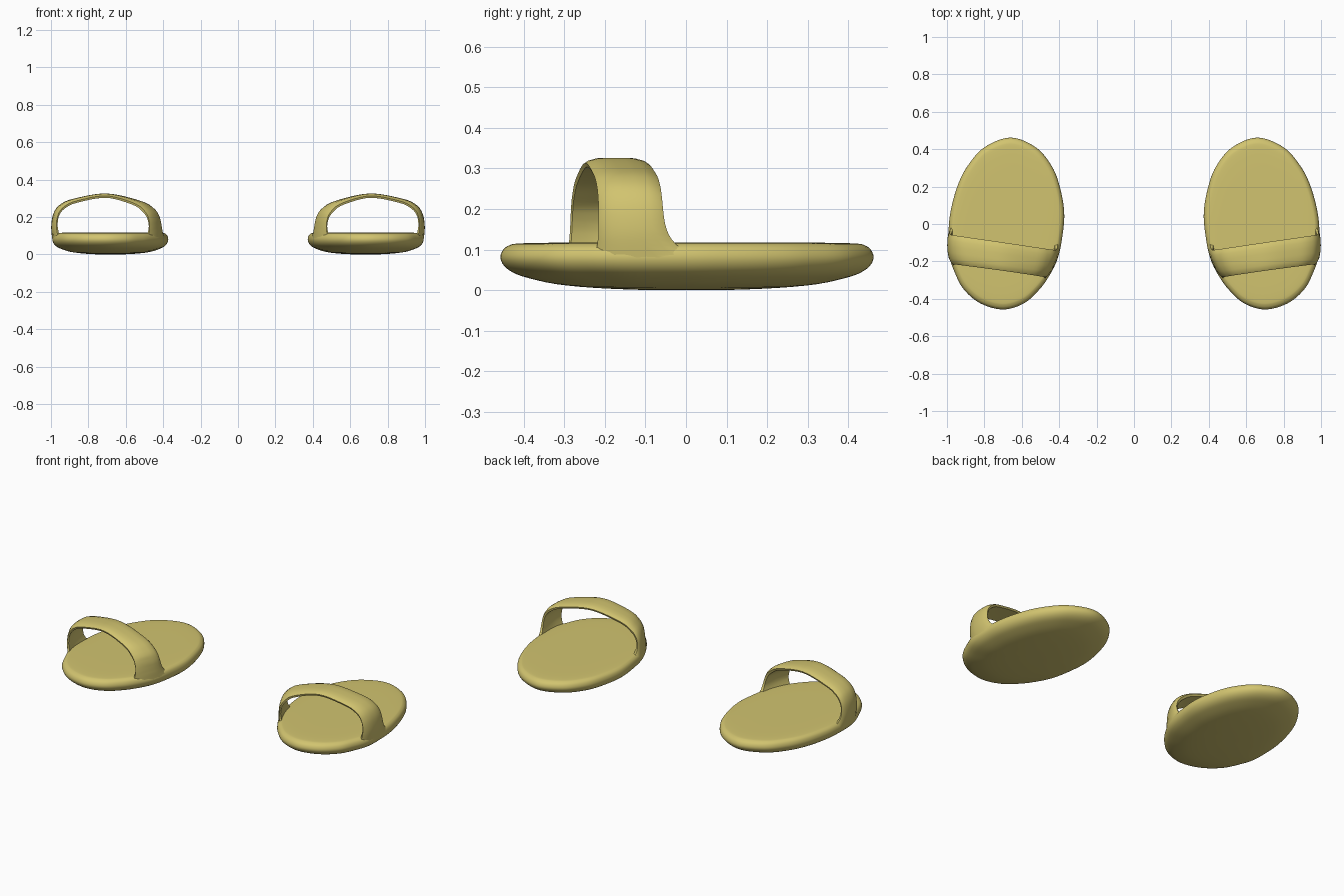
import bpy
import bmesh
import math

cube = bpy.data.objects.get("Cube")
if cube:
    bpy.data.objects.remove(cube, do_unlink=True)

# One straw-yellow material
straw = bpy.data.materials.new("straw_yellow")
straw.use_nodes = True
COLOUR = (0.64, 0.55, 0.16, 1)
straw.diffuse_color = COLOUR
straw.node_tree.nodes["Principled BSDF"].inputs["Base Color"].default_value = COLOUR


def spline(points, steps, closed=False):
    """Smooth curve through the points (Catmull-Rom)."""
    n = len(points)
    pick = (lambda i: points[i % n]) if closed else (lambda i: points[min(max(i, 0), n - 1)])
    out = []
    for i in range(n if closed else n - 1):
        a, b, c, d = (pick(i + k) for k in (-1, 0, 1, 2))
        for s in range(steps):
            t = s / steps
            out.append(tuple(
                0.5 * (2 * q + (r - p) * t + (2 * p - 5 * q + 4 * r - w) * t ** 2
                       + (3 * q - p - 3 * r + w) * t ** 3)
                for p, q, r, w in zip(a, b, c, d)))
    return out if closed else out + [points[-1]]


def make_object(name, bm):
    bmesh.ops.recalc_face_normals(bm, faces=bm.faces)
    mesh = bpy.data.meshes.new(name)
    bm.to_mesh(mesh)
    bm.free()
    mesh.materials.append(straw)
    obj = bpy.data.objects.new(name, mesh)
    bpy.context.collection.objects.link(obj)
    mirror = obj.modifiers.new("other_foot", "MIRROR")
    mirror.use_axis = (True, False, False)
    bpy.ops.object.select_all(action="DESELECT")
    obj.select_set(True)
    bpy.context.view_layer.objects.active = obj
    bpy.ops.object.shade_smooth_by_angle(angle=math.radians(50))
    return obj


def bridge(bm, rings):
    """Skin a list of closed rings with quads."""
    for a, b in zip(rings, rings[1:]):
        for i in range(len(a)):
            j = (i + 1) % len(a)
            bm.faces.new((a[i], a[j], b[j], b[i]))


# Sole outline, from the toe round the outer side to the heel and back
OUTER = [(0.70, -0.457), (0.82, -0.425), (0.91, -0.35), (0.958, -0.26), (0.988, -0.17),
         (0.992, -0.06), (0.982, 0.06), (0.945, 0.2), (0.89, 0.31), (0.80, 0.41)]
INNER = [(0.66, 0.462), (0.525, 0.41), (0.44, 0.31), (0.397, 0.2), (0.373, 0.06),
         (0.385, -0.08), (0.41, -0.19), (0.455, -0.28), (0.51, -0.355), (0.59, -0.425)]
outline = spline(OUTER + INNER, 6, closed=True)
dense = spline(OUTER + INNER, 40, closed=True)
half = len(dense) // 2


def edge_x(y, side):
    return min(side, key=lambda p: abs(p[1] - y))[0]


# Sole: outline scaled towards its middle over a cushion profile
PROFILE = [(0.02, 0), (0.25, 0.001), (0.5, 0.006), (0.7, 0.015), (0.85, 0.03), (0.93, 0.043),
           (0.98, 0.06), (1, 0.08), (0.985, 0.1), (0.95, 0.111), (0.9, 0.115),
           (0.7, 0.117), (0.02, 0.117)]
bm = bmesh.new()
rings = [[bm.verts.new((0.68 + (x - 0.68) * s, y * s, z)) for x, y in outline]
         for s, z in spline(PROFILE, 3)]
bridge(bm, rings)
bm.faces.new(rings[0])
bm.faces.new(rings[-1])
make_object("sole", bm)

# Strap arch: outer across/height, then inner across/height
ARCH = [(-1, 0.08, -0.85, 0.08), (-0.985, 0.14, -0.91, 0.14), (-0.95, 0.2, -0.88, 0.19),
        (-0.85, 0.245, -0.77, 0.228), (-0.6, 0.287, -0.55, 0.265), (0.02, 0.326, 0.02, 0.303),
        (0.6, 0.3, 0.57, 0.278), (0.86, 0.268, 0.8, 0.25), (0.98, 0.22, 0.92, 0.21),
        (1.02, 0.15, 0.95, 0.15), (1, 0.08, 0.9, 0.08)]
# Strap section: position front to back, and depth from outer to inner skin
SECTION = ([(t, d) for t, d in ((0, 0.55), (0.06, 0.3), (0.2, 0.05), (0.4, 0), (0.6, 0),
                                (0.8, 0.05), (0.94, 0.3), (1, 0.55))]
           + [(t, 1) for t in (0.97, 0.75, 0.5, 0.25, 0.03)])
bm = bmesh.new()
rings = []
for u_out, z_out, u_in, z_in in spline(ARCH, 6):
    flare = math.exp(-(z_out - 0.1) / 0.03)
    front = -0.25 + 0.035 * u_out - 0.006 * flare
    back = -0.1 + 0.042 * u_out + 0.05 * flare
    ring = []
    for t, d in SECTION:
        y = front + (back - front) * t
        u = u_out + (u_in - u_out) * d
        left, right = edge_x(y, dense[half:]), edge_x(y, dense[:half])
        x = left + (right - left) * (u + 1) / 2
        ring.append(bm.verts.new((x, y, z_out + (z_in - z_out) * d)))
    rings.append(ring)
bridge(bm, rings)
bm.faces.new(rings[0])
bm.faces.new(rings[-1])
make_object("strap", bm)
